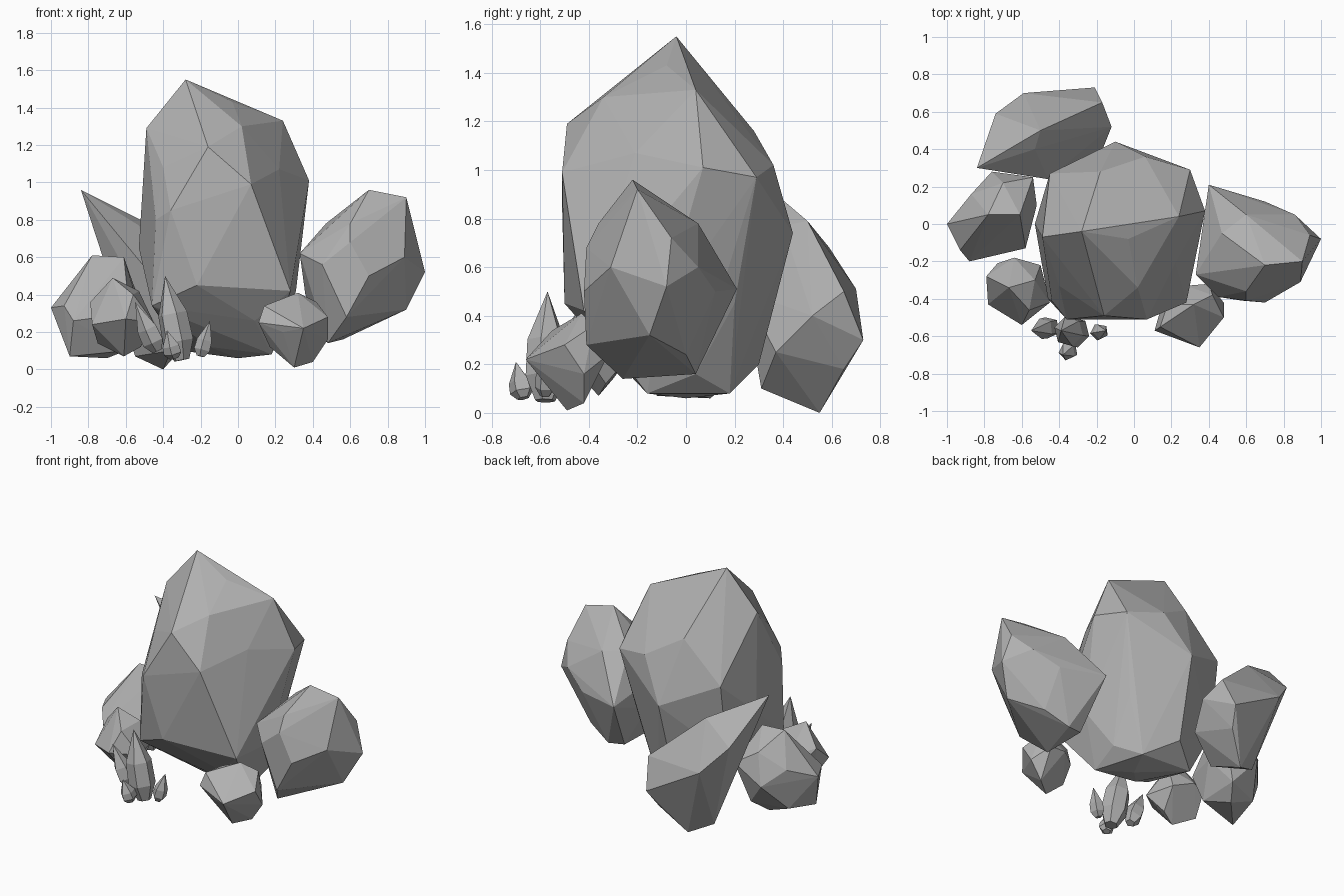
import bpy
import bmesh
from math import cos, sin, tau
from mathutils import Vector

default_cube = bpy.data.objects.get("Cube")
if default_cube:
    bpy.data.objects.remove(default_cube, do_unlink=True)

# One plain stone colour for the whole cluster
stone = bpy.data.materials.new("stone_grey")
stone.use_nodes = True
stone_colour = (0.44, 0.44, 0.44, 1)
stone.diffuse_color = stone_colour
stone.node_tree.nodes["Principled BSDF"].inputs["Base Color"].default_value = stone_colour


def chiselled_rock(name, *corner_groups):
    """Stretch a flat-faced stone skin around groups of corner points."""
    bm = bmesh.new()
    for group in corner_groups:
        for corner in group:
            bm.verts.new(corner)
    bmesh.ops.convex_hull(bm, input=list(bm.verts))
    loose = [v for v in bm.verts if not v.link_faces]
    bmesh.ops.delete(bm, geom=loose, context="VERTS")
    bmesh.ops.recalc_face_normals(bm, faces=list(bm.faces))
    mesh = bpy.data.meshes.new(name)
    bm.to_mesh(mesh)
    bm.free()
    mesh.materials.append(stone)
    rock = bpy.data.objects.new(name, mesh)
    bpy.context.collection.objects.link(rock)
    return rock


def crystal(name, base, tip, radius, sides=5, waist=0.45):
    """A little shard: narrow foot, wide waist, pointed tip."""
    base, tip = Vector(base), Vector(tip)
    axis = tip - base
    side = axis.orthogonal().normalized()
    other = axis.normalized().cross(side)

    def ring(height, width):
        return [base + axis * height
                + (side * cos(tau * i / sides) + other * sin(tau * i / sides)) * width
                for i in range(sides)]

    return chiselled_rock(name, ring(0, radius * 0.5), ring(waist * 0.4, radius),
                          ring(waist, radius * 0.95), [tip])


# Tall central boulder
crown = [(-.28, -.04, 1.55), (-.03, -.08, 1.43), (.24, .04, 1.33),
         (.02, -.34, 1.3), (-.49, -.07, 1.29),
         (-.16, -.49, 1.19), (-.18, .28, 1.16)]
shoulders = [(.38, .07, 1.01), (.3, .29, .97), (.06, .36, 1.02),
             (.07, -.51, .99), (-.4, -.33, 1.08), (-.36, -.51, .85),
             (-.45, .27, .9), (.22, -.21, 1.07)]
belly = [(-.1, .44, .74), (-.53, 0, .65), (-.44, -.41, .8), (.28, -.42, .42),
         (.31, -.1, .42), (-.22, -.5, .45), (-.46, -.4, .34), (.2, .2, .45),
         (-.45, .2, .4)]
foot = [(.09, -.33, .26), (.18, -.16, .08), (.08, .18, .08), (.2, .04, .16),
        (-.15, -.16, .12), (-.3, .18, .1), (-.12, .3, .2), (0, 0, .06)]
chiselled_rock("central_boulder", crown, shoulders, belly, foot)

# Large boulder on the left flank
flank_foot = [(.48, -.26, .14), (.56, .04, .16), (.45, .02, .17), (.72, 0, .24),
              (.9, -.15, .32), (.58, -.41, .28), (.36, -.1, .4)]
flank_waist = [(1, -.08, .52), (.89, -.31, .6), (.7, -.42, .5), (.45, -.39, .56),
               (.33, -.27, .62), (.4, .21, .51), (.7, .12, .5), (.86, .05, .6)]
flank_crest = [(.7, -.22, .96), (.9, -.2, .92), (.94, -.06, .72), (.6, -.36, .78),
               (.47, -.05, .78), (.48, -.3, .71), (.6, .05, .78), (.6, -.41, .68)]
chiselled_rock("flank_boulder", flank_foot, flank_waist, flank_crest)

# Leaning slab behind
chiselled_rock("rear_slab",
               [(-.84, .3, .96), (-.53, .4, .77), (-.5, .5, .79), (-.74, .59, .68)],
               [(-.59, .7, .51), (-.21, .73, .3), (-.17, .65, .5), (-.12, .52, .4),
                (-.18, .37, .25), (-.46, .24, .5)],
               [(-.4, .55, 0), (-.25, .65, .18), (-.36, .31, .1), (-.55, .48, .07)])

# Medium rocks around the foot
chiselled_rock("side_rock",
               [(-.78, .05, .61), (-.61, .05, .6), (-.7, .22, .5)],
               [(-1, 0, .33), (-.87, .16, .4), (-.76, .28, .3), (-.54, .25, .4),
                (-.52, .1, .3), (-.58, -.13, .3), (-.88, -.2, .26), (-.93, -.14, .34)],
               [(-.9, -.12, .07), (-.7, .1, .06), (-.6, -.05, .1), (-.86, .12, .12),
                (-.63, .2, .14)])
chiselled_rock("front_right_rock",
               [(-.67, -.34, .49), (-.53, -.3, .42), (-.79, -.28, .36)],
               [(-.64, -.18, .3), (-.5, -.22, .25), (-.45, -.42, .25),
                (-.6, -.54, .27), (-.78, -.43, .24), (-.56, -.46, .4),
                (-.73, -.21, .26)],
               [(-.61, -.36, .07), (-.75, -.3, .14), (-.52, -.33, .12)])
chiselled_rock("front_left_rock",
               [(.32, -.43, .41), (.42, -.38, .36), (.14, -.55, .34), (.18, -.43, .35)],
               [(.11, -.57, .25), (.24, -.6, .2), (.35, -.66, .22), (.48, -.5, .28),
                (.48, -.42, .16), (.4, -.32, .24), (.28, -.33, .25), (.15, -.43, .25)],
               [(.3, -.49, .01), (.4, -.42, .04), (.17, -.48, .12)])

# Small shards in front
crystal("tall_shard", (-.3, -.58, .05), (-.39, -.57, .5), .085, sides=6, waist=.55)
crystal("leaning_shard", (-.43, -.55, .1), (-.55, -.57, .36), .06)
crystal("low_shard", (-.34, -.67, .06), (-.38, -.7, .21), .05)
crystal("outer_shard", (-.2, -.58, .07), (-.15, -.57, .26), .045)
